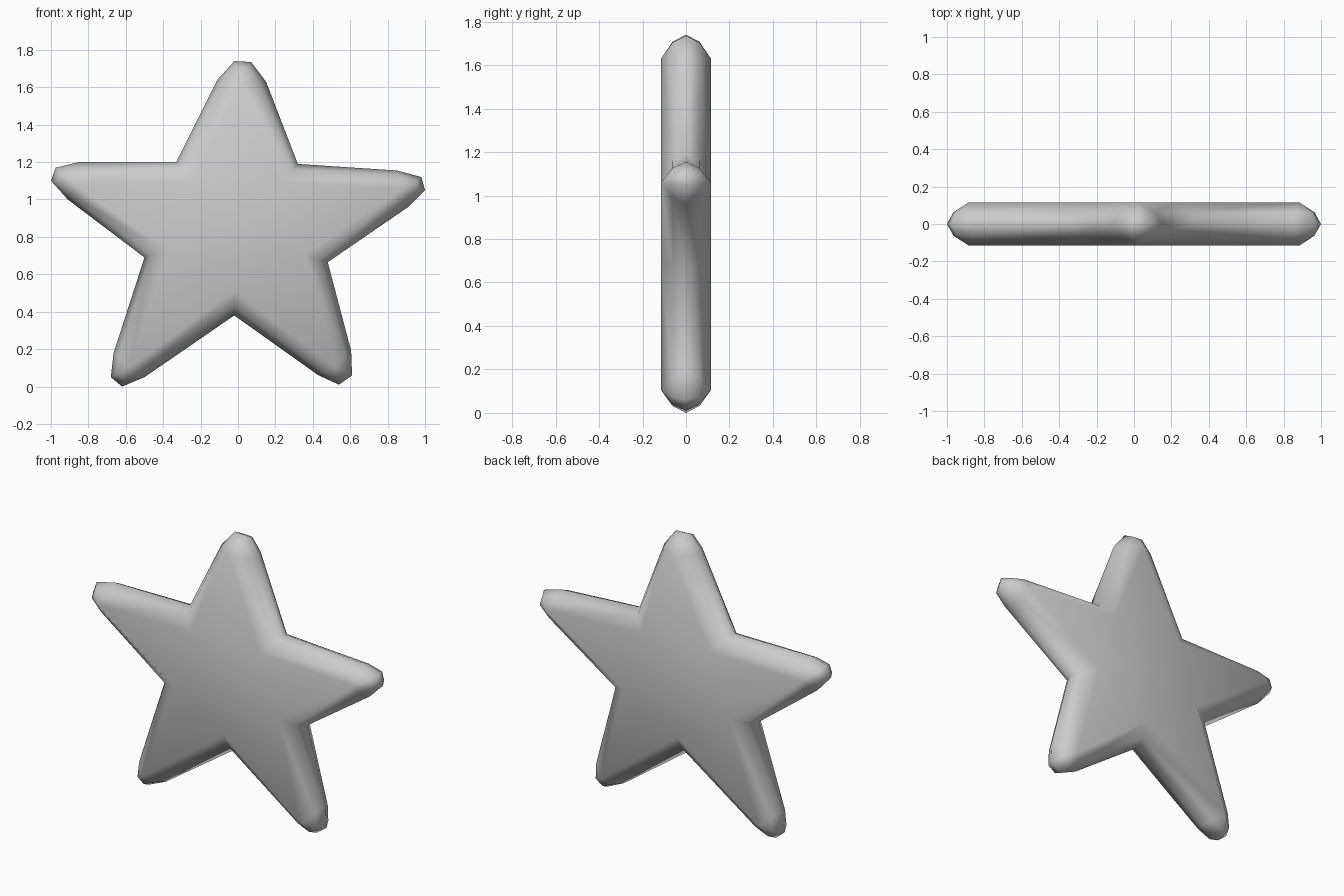
import bpy, bmesh
from mathutils import Vector

if "Cube" in bpy.data.objects:
    bpy.data.objects.remove(bpy.data.objects["Cube"])

# Each arm (x, z): centre of the rounded tip, four rim points, then the following notch
arms = [
    ((0.02, 1.63), [(-0.11, 1.64), (-0.02, 1.74), (0.07, 1.735), (0.15, 1.63)], (0.32, 1.19)),
    ((0.885, 1.06), [(0.85, 1.155), (0.98, 1.12), (1.0, 1.05), (0.91, 0.96)], (0.48, 0.665)),
    ((0.51, 0.105), [(0.605, 0.19), (0.61, 0.06), (0.54, 0.01), (0.43, 0.06)], (-0.02, 0.38)),
    ((-0.58, 0.105), [(-0.5, 0.05), (-0.62, 0.0), (-0.68, 0.05), (-0.665, 0.18)], (-0.5, 0.69)),
    ((-0.885, 1.09), [(-0.91, 1.0), (-1.0, 1.1), (-0.975, 1.17), (-0.85, 1.2)], (-0.33, 1.2)),
]
centre = Vector((-0.01, 0.825))

# Matching outer rim and flat-face core outlines
rim, core = [], []
for tip, arc, notch in arms:
    rim += [Vector(p) for p in arc]
    core += [Vector(tip)] * 4
    n = Vector(notch)
    rim.append(n)
    core.append(n + (centre - n).normalized() * 0.13)

# Rounded edge: rings from front face to back face (y, blend from rim to core)
bm = bmesh.new()
rings = []
for y, t in [(-0.115, 1), (-0.062, 0.3), (0, 0), (0.062, 0.3), (0.115, 1)]:
    pts = [a.lerp(b, t) for a, b in zip(rim, core)]
    rings.append([bm.verts.new((p.x, y, p.y)) for p in pts])
count = len(rim)
for a, b in zip(rings, rings[1:]):
    for i in range(count):
        j = (i + 1) % count
        bm.faces.new((a[i], a[j], b[j], b[i]))

# Flat star faces, front and back: a pentagon plus five arm triangles
for ring in (rings[0], rings[-1]):
    notches = ring[4::5]
    bm.faces.new(notches)
    for k in range(5):
        bm.faces.new((notches[k - 1], ring[5 * k], notches[k]))

bmesh.ops.remove_doubles(bm, verts=bm.verts, dist=0.0005)
bmesh.ops.recalc_face_normals(bm, faces=bm.faces)
for f in bm.faces:
    f.smooth = True

mesh = bpy.data.meshes.new("star")
bm.to_mesh(mesh)
bm.free()
star = bpy.data.objects.new("star", mesh)
bpy.context.collection.objects.link(star)
